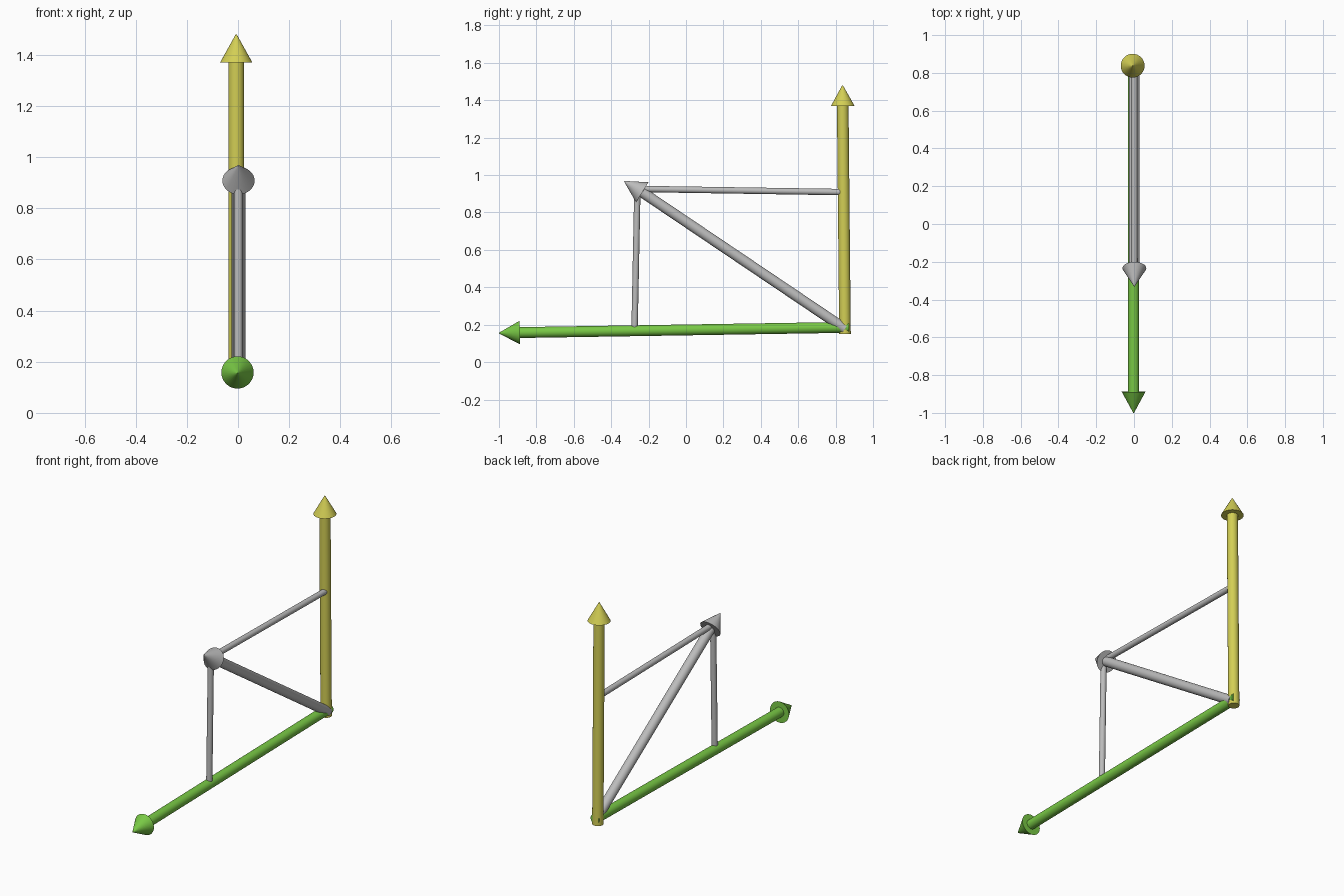
import bpy
import math
from mathutils import Vector

cube = bpy.data.objects.get("Cube")
if cube:
    bpy.data.objects.remove(cube, do_unlink=True)


def make_material(name, rgb):
    mat = bpy.data.materials.new(name)
    mat.use_nodes = True
    colour = (*rgb, 1.0)
    mat.diffuse_color = colour
    bsdf = mat.node_tree.nodes["Principled BSDF"]
    bsdf.inputs["Base Color"].default_value = colour
    bsdf.inputs["Roughness"].default_value = 0.6
    return mat


yellow = make_material("yellow", (0.65, 0.62, 0.09))
green = make_material("green", (0.19, 0.58, 0.06))
grey = make_material("grey", (0.50, 0.50, 0.50))


def taper(name, start, end, r_start, r_end, mat):
    """Round bar or cone running from start to end."""
    a, b = Vector(start), Vector(end)
    axis = b - a
    bpy.ops.mesh.primitive_cone_add(
        vertices=32, radius1=r_start, radius2=r_end, depth=axis.length,
        location=(a + b) / 2,
        rotation=axis.to_track_quat('Z', 'Y').to_euler())
    obj = bpy.context.object
    obj.name = name
    obj.data.name = name
    obj.data.materials.append(mat)
    bpy.ops.object.shade_smooth_by_angle(angle=math.radians(40))
    return obj


def arrow(name, start, neck, tip, radius, head_radius, mat):
    """Shaft from start to neck, pointed head from neck to tip."""
    taper(name + "_shaft", start, neck, radius, radius, mat)
    taper(name + "_head", neck, tip, head_radius, 0.002, mat)


# Upright axis arrow
arrow("upright_arrow", (-0.007, 0.850, 0.150), (-0.007, 0.838, 1.370),
      (-0.007, 0.837, 1.480), 0.031, 0.063, yellow)

# Level axis arrow
arrow("level_arrow", (-0.003, 0.872, 0.186), (-0.002, -0.888, 0.158),
      (-0.002, -1.000, 0.155), 0.029, 0.063, green)

# Diagonal arrow from the corner
arrow("diagonal_arrow", (0.002, 0.850, 0.178), (0.002, -0.234, 0.908),
      (0.002, -0.330, 0.967), 0.028, 0.063, grey)

# Thin rods joining the diagonal's tip to each axis
taper("upright_rod", (0.001, -0.275, 0.180), (0.001, -0.260, 0.920),
      0.017, 0.017, grey)
taper("level_rod", (0.001, 0.840, 0.909), (0.001, -0.260, 0.926),
      0.017, 0.017, grey)
